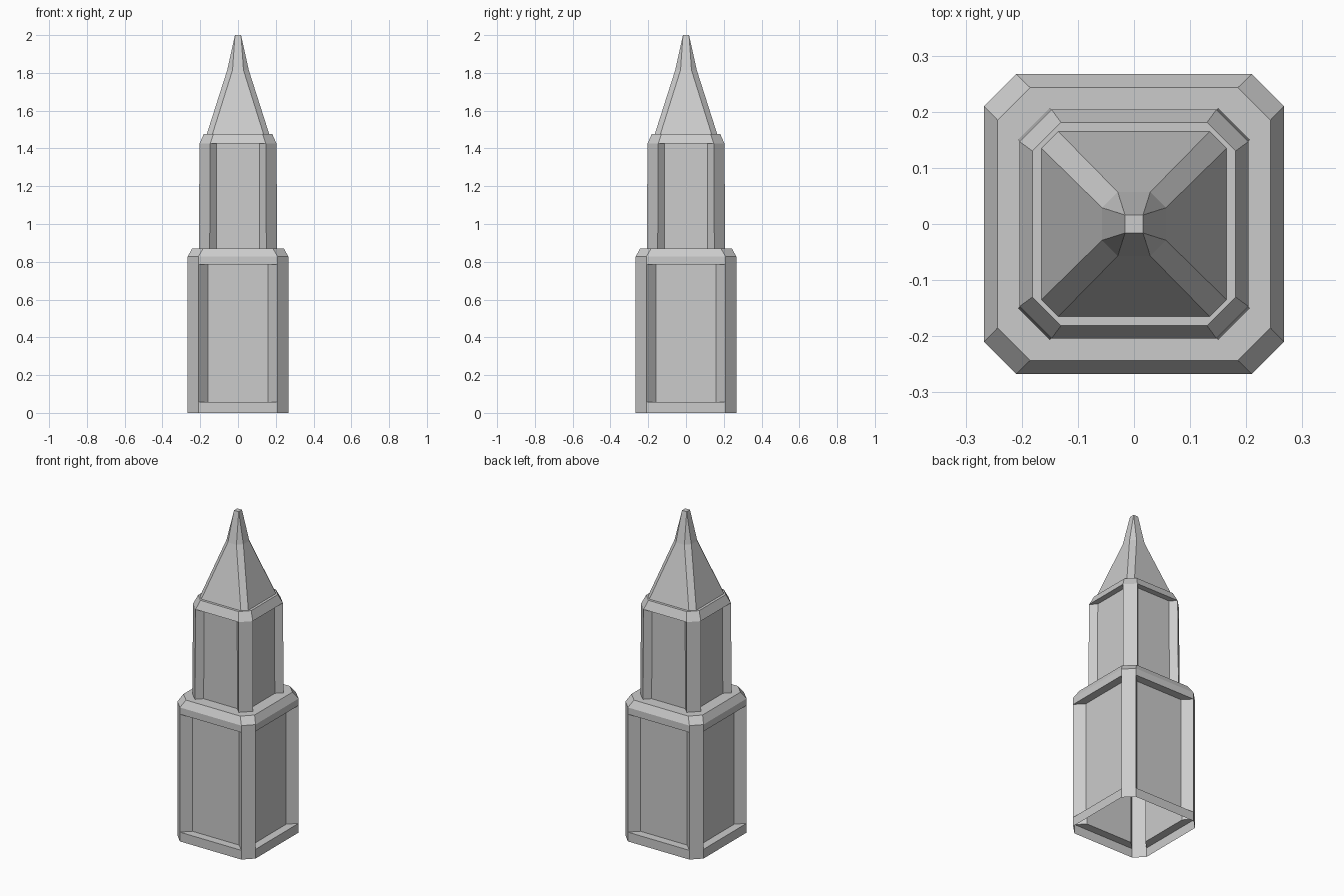
import bpy, bmesh, math
from mathutils import Matrix, Vector

if "Cube" in bpy.data.objects:
    bpy.data.objects.remove(bpy.data.objects["Cube"])


def section(h, c, p, q, z):
    # chamfered square: half width h, side half length c;
    # each side carries a panel of half length p at depth q
    pts = []
    for k in range(4):
        turn = Matrix.Rotation(k * math.pi / 2, 3, 'Z')
        pts += [turn @ Vector(v) for v in ((-c, -h, z), (-p, -q, z), (p, -q, z), (c, -h, z))]
    return pts


def flush(h, c, z, p=None):
    p = c * 0.75 if p is None else p
    return section(h, c, p, h, z)


def loft(name, rings, cap_top=True):
    bm = bmesh.new()
    loops = [[bm.verts.new(p) for p in r] for r in rings]
    n = len(loops[0])
    for a, b in zip(loops, loops[1:]):
        for i in range(n):
            j = (i + 1) % n
            bm.faces.new((a[i], a[j], b[j], b[i]))
    if cap_top:
        bm.faces.new(loops[-1])
    bmesh.ops.remove_doubles(bm, verts=bm.verts, dist=0.0002)
    bmesh.ops.dissolve_degenerate(bm, edges=bm.edges, dist=0.0001)
    bmesh.ops.dissolve_limit(bm, angle_limit=0.005, verts=bm.verts, edges=bm.edges)
    bmesh.ops.recalc_face_normals(bm, faces=bm.faces)
    mesh = bpy.data.meshes.new(name)
    bm.to_mesh(mesh)
    bm.free()
    obj = bpy.data.objects.new(name, mesh)
    bpy.context.collection.objects.link(obj)
    return obj


# lower block: base lip, recessed panels, top band and bevel (open underneath)
loft("lower_tier", [
    flush(0.267, 0.21, 0.0, 0.16),
    flush(0.267, 0.21, 0.057, 0.16),
    section(0.267, 0.21, 0.16, 0.217, 0.057),
    section(0.267, 0.21, 0.16, 0.217, 0.785),
    flush(0.267, 0.21, 0.785, 0.16),
    flush(0.267, 0.21, 0.827, 0.16),
    flush(0.243, 0.185, 0.87, 0.141),
])

# upper block: slightly tapered corner posts, recessed panels, bevelled cap
loft("upper_tier", [
    section(0.207, 0.15, 0.115, 0.171, 0.87),
    section(0.204, 0.147, 0.113, 0.169, 1.425),
    flush(0.204, 0.147, 1.425, 0.113),
    flush(0.181, 0.13, 1.477, 0.1),
])

# spire: chamfered pyramid narrowing to a small square tip
loft("spire", [
    flush(0.165, 0.135, 1.477),
    flush(0.057, 0.029, 1.815),
    flush(0.016, 0.016, 2.0),
])
